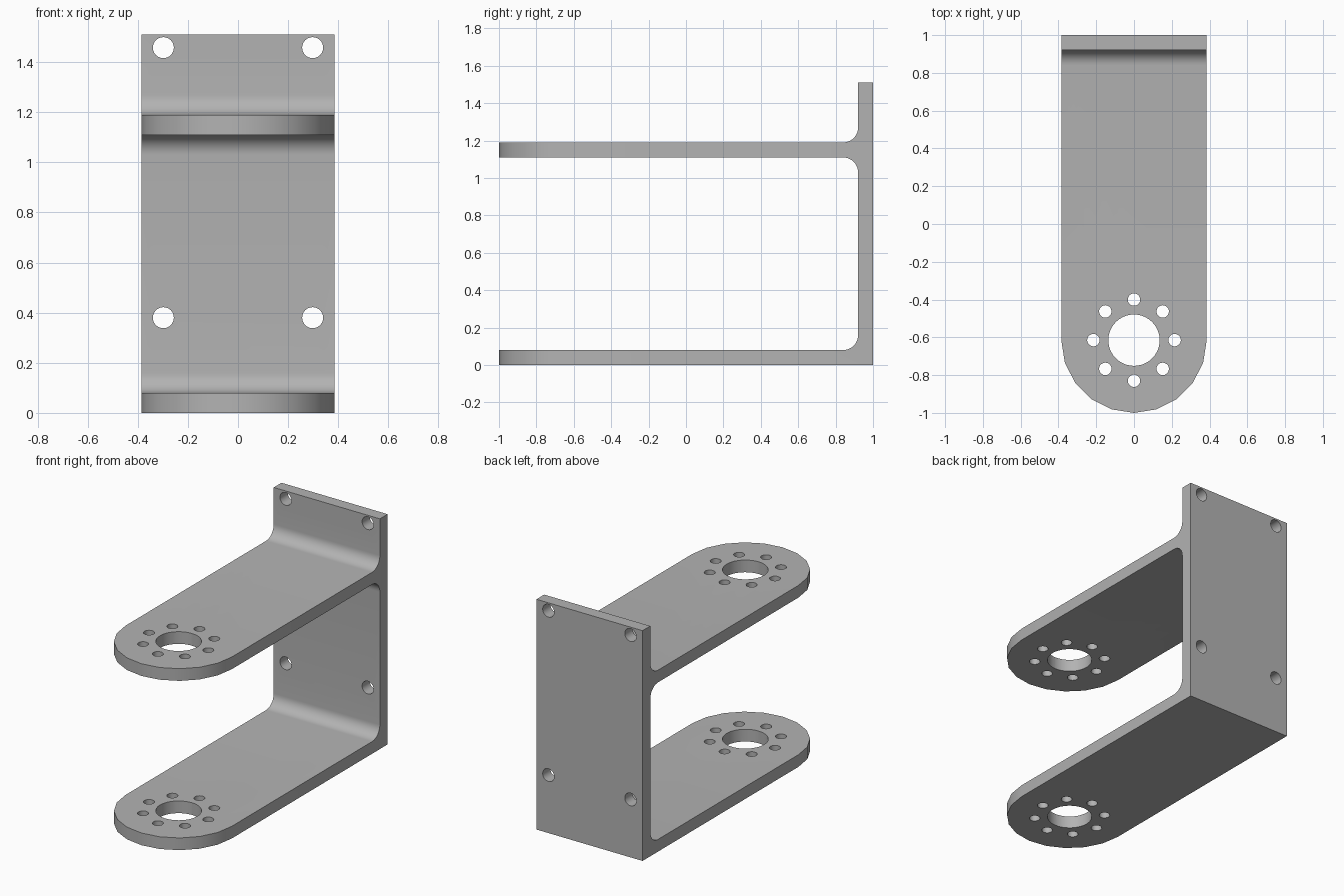
import bpy, bmesh
from math import sin, cos, pi, radians
from mathutils import Matrix, Vector

cube = bpy.data.objects.get("Cube")
if cube:
    bpy.data.objects.remove(cube, do_unlink=True)

HALF_W, HEIGHT, THICK, FILLET = 0.385, 1.51, 0.08, 0.08
WALL_Y, UPPER_Z, NOSE_Y = 0.92, 1.11, -0.615


def make_object(name, bm):
    bmesh.ops.recalc_face_normals(bm, faces=bm.faces)
    mesh = bpy.data.meshes.new(name)
    bm.to_mesh(mesh)
    bm.free()
    obj = bpy.data.objects.new(name, mesh)
    bpy.context.collection.objects.link(obj)
    return obj


def prism(name, points, direction):
    bm = bmesh.new()
    face = bm.faces.new([bm.verts.new(p) for p in points])
    ext = bmesh.ops.extrude_face_region(bm, geom=[face])
    verts = [v for v in ext["geom"] if isinstance(v, bmesh.types.BMVert)]
    bmesh.ops.translate(bm, verts=verts, vec=Vector(direction))
    return make_object(name, bm)


def fillet(z_sign, z_face, reverse):
    """Quarter arc between an arm surface and the wall front."""
    cy, cz = WALL_Y - FILLET, z_face + z_sign * FILLET
    arc = [(cy + FILLET * sin(a), cz - z_sign * FILLET * cos(a))
           for a in (i * pi / 20 for i in range(11))]
    return arc[::-1] if reverse else arc


def boolean(obj, cutter, operation):
    mod = obj.modifiers.new(operation.title(), 'BOOLEAN')
    mod.operation, mod.object, mod.solver = operation, cutter, 'EXACT'
    bpy.context.view_layer.objects.active = obj
    bpy.ops.object.modifier_apply(modifier=mod.name)
    bpy.data.objects.remove(cutter, do_unlink=True)


# Side profile: wall with two filleted arms
profile = [(1, 0), (-1.1, 0), (-1.1, THICK)]
profile += fillet(1, THICK, False)
profile += fillet(-1, UPPER_Z, True)
profile += [(-1.1, UPPER_Z), (-1.1, UPPER_Z + THICK)]
profile += fillet(1, UPPER_Z + THICK, False)
profile += [(WALL_Y, HEIGHT), (1, HEIGHT)]
bracket = prism("bracket", [(-0.5, y, z) for y, z in profile], (1, 0, 0))

# Plan outline: straight sides and rounded arm tips
outline = [(HALF_W, 1.2), (-HALF_W, 1.2)]
outline += [(-HALF_W * cos(a), NOSE_Y - HALF_W * sin(a))
            for a in (i * pi / 10 for i in range(11))]
plan = prism("plan_cutter", [(x, y, -0.2) for x, y in outline], (0, 0, 2))
boolean(bracket, plan, 'INTERSECT')

# Holes: bearing bore, bolt circle and wall mounting holes
bm = bmesh.new()


def hole(location, radius, depth, segments, rotation=Matrix()):
    bmesh.ops.create_cone(bm, cap_ends=True, segments=segments, radius1=radius,
                          radius2=radius, depth=depth,
                          matrix=Matrix.Translation(location) @ rotation)


hole((0, NOSE_Y, 0.6), 0.136, 1.6, 40)
for i in range(8):
    a = i * pi / 4
    hole((0.215 * cos(a), NOSE_Y + 0.215 * sin(a), 0.6), 0.033, 1.6, 20)
for x in (-0.298, 0.298):
    for z in (0.38, 1.458):
        hole((x, 1, z), 0.042, 0.4, 24, Matrix.Rotation(radians(90), 4, 'X'))
boolean(bracket, make_object("hole_cutter", bm), 'DIFFERENCE')

# Grey metal finish
grey = bpy.data.materials.new("grey_metal")
grey.use_nodes = True
colour = (0.45, 0.45, 0.45, 1)
grey.diffuse_color = colour
grey.node_tree.nodes["Principled BSDF"].inputs["Base Color"].default_value = colour
bracket.data.materials.clear()
bracket.data.materials.append(grey)
for poly in bracket.data.polygons:
    poly.material_index = 0

bpy.ops.object.select_all(action='DESELECT')
bracket.select_set(True)
bpy.context.view_layer.objects.active = bracket
bpy.ops.object.shade_smooth_by_angle(angle=radians(30))
